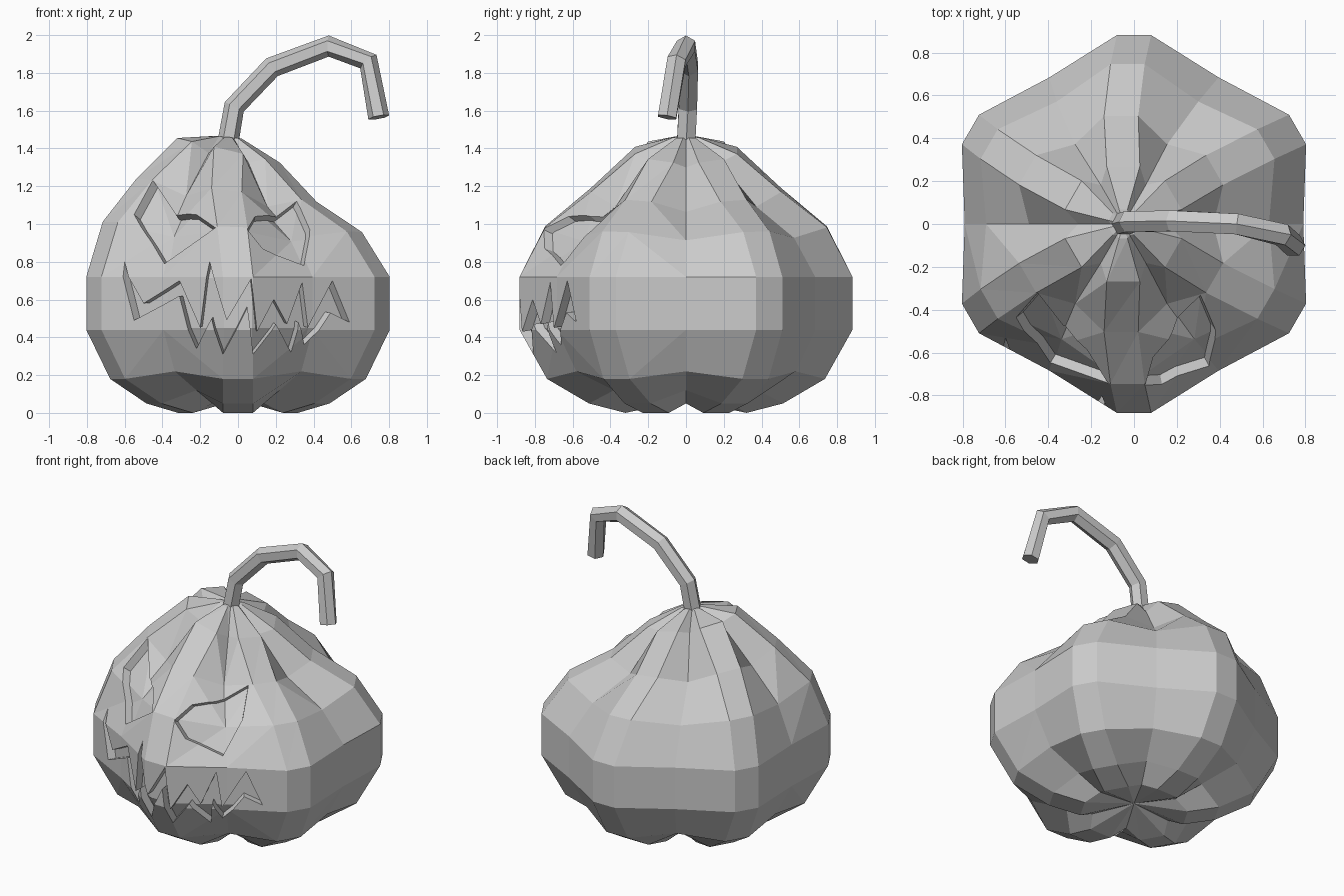
import bpy
import bmesh
from math import cos, sin, pi
from mathutils import Vector
from mathutils.bvhtree import BVHTree

default_cube = bpy.data.objects.get("Cube")
if default_cube:
    bpy.data.objects.remove(default_cube, do_unlink=True)

grey = bpy.data.materials.new("plain_grey")
grey.use_nodes = True
grey.diffuse_color = (0.6, 0.6, 0.6, 1)
for node in grey.node_tree.nodes:
    if node.type == 'BSDF_PRINCIPLED':
        node.inputs["Base Color"].default_value = (0.6, 0.6, 0.6, 1)

CENTRE = Vector((0, 0, 0.6))
LOBES = 6


def make_object(name, bm):
    bmesh.ops.recalc_face_normals(bm, faces=bm.faces[:])
    mesh = bpy.data.meshes.new(name)
    bm.to_mesh(mesh)
    bm.free()
    obj = bpy.data.objects.new(name, mesh)
    bpy.context.scene.collection.objects.link(obj)
    return obj


def bridge(bm, lower, upper):
    n = len(lower)
    for i in range(n):
        j = (i + 1) % n
        bm.faces.new((lower[i], lower[j], upper[j], upper[i]))


def subtract(target, tool):
    mod = target.modifiers.new("carve", 'BOOLEAN')
    mod.operation = 'DIFFERENCE'
    mod.solver = 'EXACT'
    mod.object = tool
    bpy.context.view_layer.objects.active = target
    bpy.ops.object.modifier_apply(modifier=mod.name)


# Ribbed body: lobe radius, lobe height, valley radius, valley height, x shift, tilt
RINGS = [
    (0.33, 0.00, 0.27, 0.05, 0, 0),
    (0.52, 0.05, 0.44, 0.12, 0, 0),
    (0.74, 0.18, 0.67, 0.22, 0, 0),
    (0.885, 0.44, 0.79, 0.44, 0, 0),
    (0.885, 0.72, 0.79, 0.72, 0, 0),
    (0.75, 0.985, 0.66, 0.94, -0.03, -0.04),
    (0.51, 1.18, 0.43, 1.12, -0.06, -0.13),
    (0.28, 1.39, 0.21, 1.35, -0.05, -0.24),
    (0.07, 1.46, 0.06, 1.45, -0.05, -0.1),
]


def body_ring(bm, lobe_r, lobe_z, valley_r, valley_z, shift, tilt):
    half = min(0.08 / lobe_r, 0.28)
    verts = []
    for k in range(LOBES):
        mid = pi / 6 + k * pi / 3
        for angle, r, z in ((mid - half, lobe_r, lobe_z),
                            (mid + half, lobe_r, lobe_z),
                            (mid + pi / 6, valley_r, valley_z)):
            x = r * cos(angle)
            verts.append(bm.verts.new((x + shift, r * sin(angle), z + tilt * x)))
    return verts


bm = bmesh.new()
rings = [body_ring(bm, *row) for row in RINGS]
for lower, upper in zip(rings, rings[1:]):
    bridge(bm, lower, upper)
for ring, pole in ((rings[0], (0, 0, 0.07)), (rings[-1], (-0.05, 0, 1.46))):
    tip = bm.verts.new(pole)
    for a, b in zip(ring, ring[1:] + ring[:1]):
        bm.faces.new((a, b, tip))
bmesh.ops.recalc_face_normals(bm, faces=bm.faces[:])
# Triangles under the carved face keep the cuts clean
front = [f for f in bm.faces
         if f.calc_center_median().y < -0.1 and f.calc_center_median().z > 0.2]
bmesh.ops.triangulate(bm, faces=front)
surface = BVHTree.FromBMesh(bm)
body = make_object("pumpkin_body", bm)

# Inner core sets the depth of the carving
core = body.copy()
core.data = body.data.copy()
core.name = "carving_core"
core.hide_render = True
bpy.context.scene.collection.objects.link(core)
for v in core.data.vertices:
    v.co = CENTRE + (v.co - CENTRE) * 0.94

# Carved outlines as x, z points
RIGHT_EYE = [(-0.45, 1.23), (-0.33, 1.05), (-0.22, 1.05),
             (-0.12, 0.98), (-0.39, 0.79), (-0.55, 1.05)]
LEFT_EYE = [(0.31, 1.12), (0.18, 1.04), (0.09, 1.04), (0.05, 0.97),
            (0.13, 0.87), (0.35, 0.78), (0.38, 0.97)]
MOUTH_TOP = [(-0.6, 0.8), (-0.5, 0.58), (-0.31, 0.7), (-0.2, 0.45),
             (-0.15, 0.8), (-0.06, 0.49), (0.07, 0.71), (0.1, 0.43),
             (0.19, 0.6), (0.26, 0.47), (0.34, 0.69), (0.37, 0.45),
             (0.5, 0.7), (0.59, 0.48)]
MOUTH_BOTTOM = [(0.49, 0.53), (0.35, 0.36), (0.32, 0.48), (0.28, 0.32),
                (0.2, 0.47), (0.08, 0.31), (0.05, 0.56), (-0.08, 0.31),
                (-0.14, 0.5), (-0.22, 0.34), (-0.31, 0.62), (-0.55, 0.49)]


def carve(name, outline):
    rays = []
    for x, z in outline:
        hit = surface.ray_cast(Vector((x, -2, z)), Vector((0, 1, 0)))[0]
        if hit is None:
            hit = Vector((x, -0.3, z))
        rays.append(hit - CENTRE)
    bm = bmesh.new()
    # Each cutter narrows towards the middle of the body
    caps = [[bm.verts.new(CENTRE + r * (depth / r.y)) for r in rays]
            for depth in (-1.2, -0.12)]
    bridge(bm, *caps)
    for cap in caps:
        bm.faces.new(cap)
    cutter = make_object(name, bm)
    cutter.hide_render = True
    subtract(cutter, core)
    subtract(body, cutter)
    bpy.data.objects.remove(cutter, do_unlink=True)


carve("right_eye_cutter", RIGHT_EYE)
carve("left_eye_cutter", LEFT_EYE)
carve("mouth_cutter", MOUTH_TOP + MOUTH_BOTTOM)
bpy.data.objects.remove(core, do_unlink=True)

# Six-sided stem swept along a bent path
PATH = [Vector(p) for p in (
    (-0.055, 0, 1.42), (-0.02, 0.01, 1.62), (0.18, 0.015, 1.83),
    (0.48, 0, 1.942), (0.69, -0.05, 1.86), (0.745, -0.1, 1.565))]
bm = bmesh.new()
loops = []
for i, point in enumerate(PATH):
    before = (point - PATH[max(i - 1, 0)]).normalized()
    after = (PATH[min(i + 1, len(PATH) - 1)] - point).normalized()
    along = (before + after).normalized()
    side = Vector((0, 1, 0))
    side = (side - along * side.dot(along)).normalized()
    up = along.cross(side)
    loops.append([bm.verts.new(point + 0.056 * (up * cos(k * pi / 3) + side * sin(k * pi / 3)))
                  for k in range(6)])
for lower, upper in zip(loops, loops[1:]):
    bridge(bm, lower, upper)
bm.faces.new(loops[0])
bm.faces.new(loops[-1])
stem = make_object("stem", bm)

# One flat colour and faceted shading throughout
for obj in (body, stem):
    obj.data.materials.clear()
    obj.data.materials.append(grey)
    for face in obj.data.polygons:
        face.use_smooth = False
        face.material_index = 0
